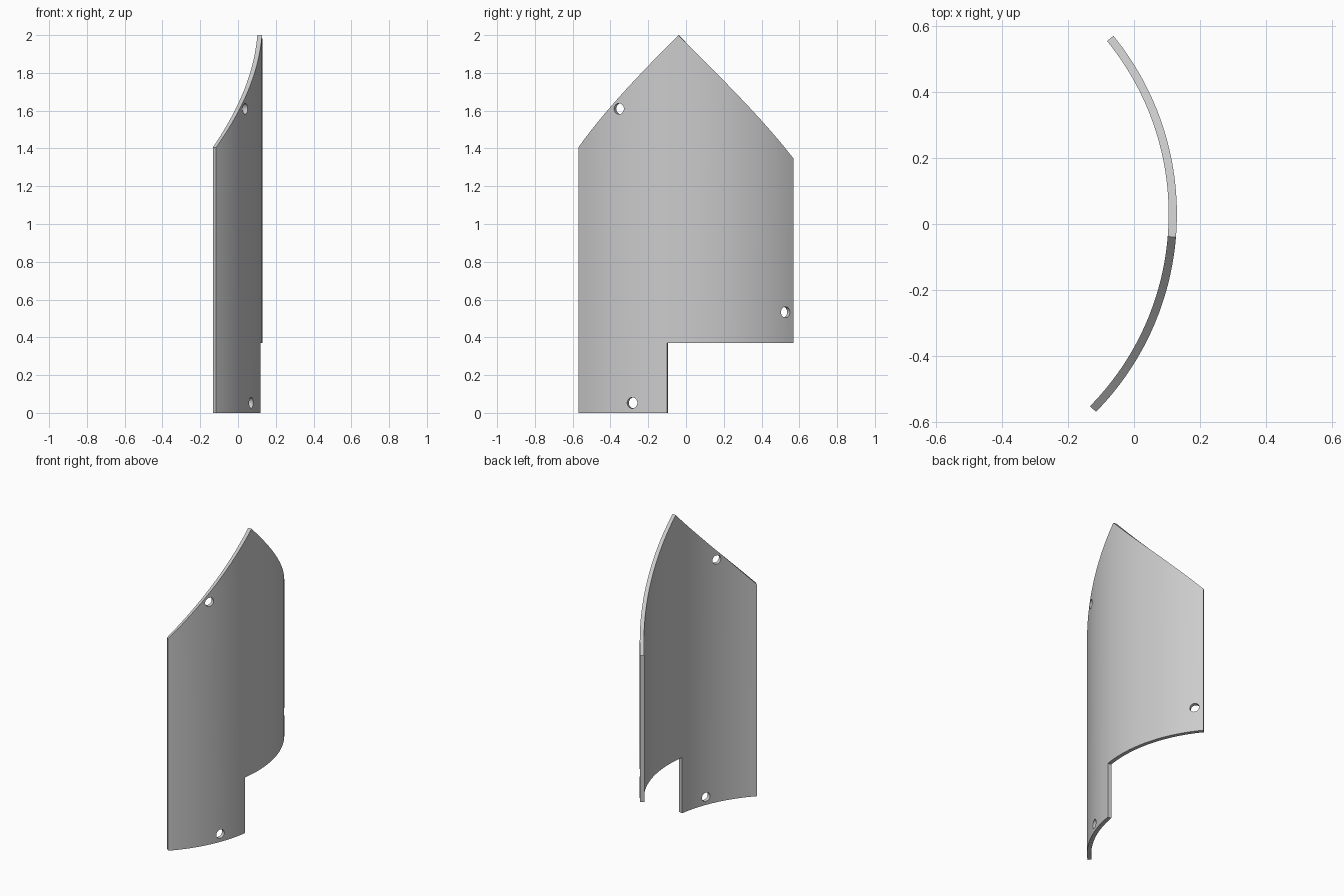
import bpy, bmesh
from math import sin, cos, pi
from mathutils import Matrix, Vector

default = bpy.data.objects.get("Cube")
if default:
    bpy.data.objects.remove(default, do_unlink=True)

# Rolled sheet: outer and inner radius about a vertical axis
OUTER, INNER = 0.855, 0.83
AXIS = Vector((-0.725, 0.03, 0))
START, NOTCH, PEAK, END = -0.777, -0.153, -0.082, 0.684
NOTCH_Z, TOP = 0.37, 2.0
COLUMNS = 56

grey = bpy.data.materials.new("plain_grey")
grey.use_nodes = True
colour = (0.6, 0.6, 0.6, 1)
grey.diffuse_color = colour
grey.node_tree.nodes["Principled BSDF"].inputs["Base Color"].default_value = colour


def slope(angle):
    """Height of the pointed top edge, 45 degrees on the flat sheet."""
    return TOP - abs(angle - PEAK) * OUTER


# Flat pattern (angle, height): body with a pointed top, and a tab below it
bm = bmesh.new()
body = [(START, NOTCH_Z), (NOTCH, NOTCH_Z), (END, NOTCH_Z),
        (END, slope(END)), (PEAK, TOP), (START, slope(START))]
tab = [(START, 0), (NOTCH, 0), (NOTCH, NOTCH_Z), (START, NOTCH_Z)]
for outline in (body, tab):
    bm.faces.new([bm.verts.new((a, 0, z)) for a, z in outline])
bmesh.ops.remove_doubles(bm, verts=bm.verts[:], dist=1e-5)

# Slice the pattern into columns so that it can be rolled
cuts = [START + (END - START) * i / COLUMNS for i in range(1, COLUMNS)]
for a in cuts + [NOTCH, PEAK]:
    bmesh.ops.bisect_plane(bm, geom=bm.verts[:] + bm.edges[:] + bm.faces[:],
                           dist=1e-5, plane_co=(a, 0, 0), plane_no=(1, 0, 0))

# Roll it, then thicken it towards the axis
for v in bm.verts:
    a = v.co.x
    v.co = AXIS + Vector((OUTER * cos(a), OUTER * sin(a), v.co.z))
result = bmesh.ops.extrude_face_region(bm, geom=bm.faces[:])
for v in result["geom"]:
    if isinstance(v, bmesh.types.BMVert):
        for i in (0, 1):
            v.co[i] = AXIS[i] + (v.co[i] - AXIS[i]) * INNER / OUTER
bmesh.ops.recalc_face_normals(bm, faces=bm.faces[:])

mesh = bpy.data.meshes.new("curved_plate")
bm.to_mesh(mesh)
bm.free()
mesh.materials.append(grey)
plate = bpy.data.objects.new("curved_plate", mesh)
bpy.context.collection.objects.link(plate)
bpy.context.view_layer.objects.active = plate
plate.select_set(True)

# Three radial bolt holes
for a, z in ((-0.467, 1.61), (0.62, 0.533), (-0.377, 0.053)):
    cm = bmesh.new()
    middle = AXIS + Vector((OUTER * cos(a), OUTER * sin(a), z))
    place = Matrix.Translation(middle) @ Matrix.Rotation(a, 4, 'Z') @ Matrix.Rotation(pi / 2, 4, 'Y')
    bmesh.ops.create_cone(cm, cap_ends=True, segments=32, radius1=0.029,
                          radius2=0.029, depth=0.2, matrix=place)
    cutter_mesh = bpy.data.meshes.new("hole_cutter")
    cm.to_mesh(cutter_mesh)
    cm.free()
    cutter_mesh.materials.append(grey)
    cutter = bpy.data.objects.new("hole_cutter", cutter_mesh)
    bpy.context.collection.objects.link(cutter)
    cutter.hide_render = True
    cut = plate.modifiers.new("hole", 'BOOLEAN')
    cut.operation, cut.solver, cut.object = 'DIFFERENCE', 'EXACT', cutter
    bpy.ops.object.modifier_apply(modifier=cut.name)
    bpy.data.objects.remove(cutter, do_unlink=True)

bpy.ops.object.shade_smooth_by_angle(angle=pi / 6)
